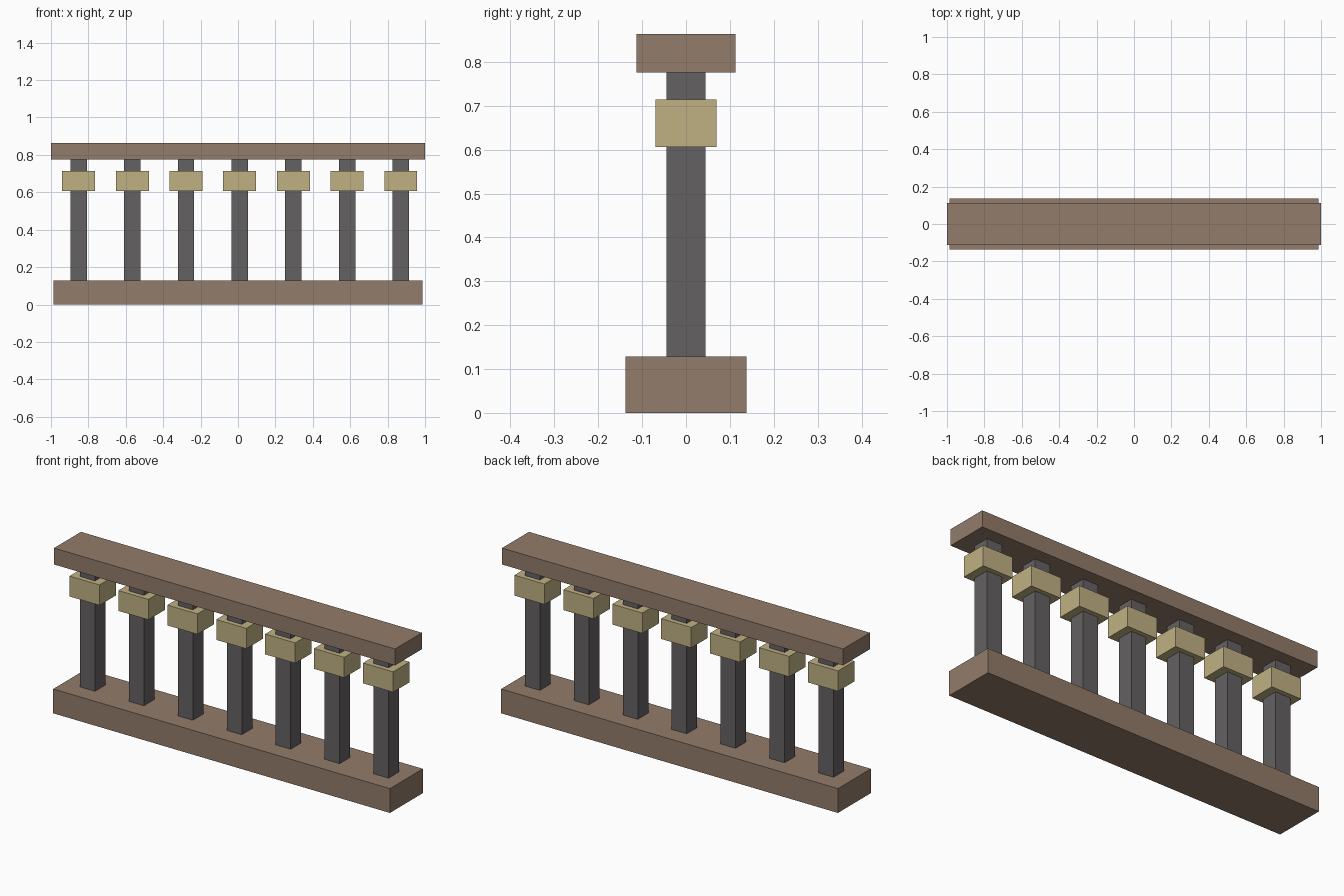
import bpy

if "Cube" in bpy.data.objects:
    bpy.data.objects.remove(bpy.data.objects["Cube"])


def material(name, color):
    m = bpy.data.materials.new(name)
    m.diffuse_color = (*color, 1)
    m.use_nodes = True
    m.node_tree.nodes["Principled BSDF"].inputs["Base Color"].default_value = m.diffuse_color
    return m


brown = material("brown_stone", (0.29, 0.20, 0.145))
dark = material("dark_stone", (0.13, 0.12, 0.125))
tan = material("tan_stone", (0.53, 0.44, 0.23))


def box(name, x, half_x, half_y, z0, z1, mat):
    bpy.ops.mesh.primitive_cube_add(size=2, location=(x, 0, (z0 + z1) / 2))
    ob = bpy.context.object
    ob.name = name
    ob.scale = (half_x, half_y, (z1 - z0) / 2)
    bpy.ops.object.transform_apply(location=False, rotation=False, scale=True)
    ob.data.materials.append(mat)
    return ob


# Base plinth and top rail
box("base_plinth", 0, 0.9875, 0.1375, 0, 0.129, brown)
box("top_rail", 0, 1.0, 0.1125, 0.776, 0.863, brown)

# Seven square posts, each with a collar block; the row sits slightly to +x
for i in range(7):
    x = 0.009 + (i - 3) * 0.287
    box(f"post_{i + 1}", x, 0.044, 0.044, 0.129, 0.776, dark)
    box(f"collar_{i + 1}", x, 0.088, 0.069, 0.606, 0.714, tan)
